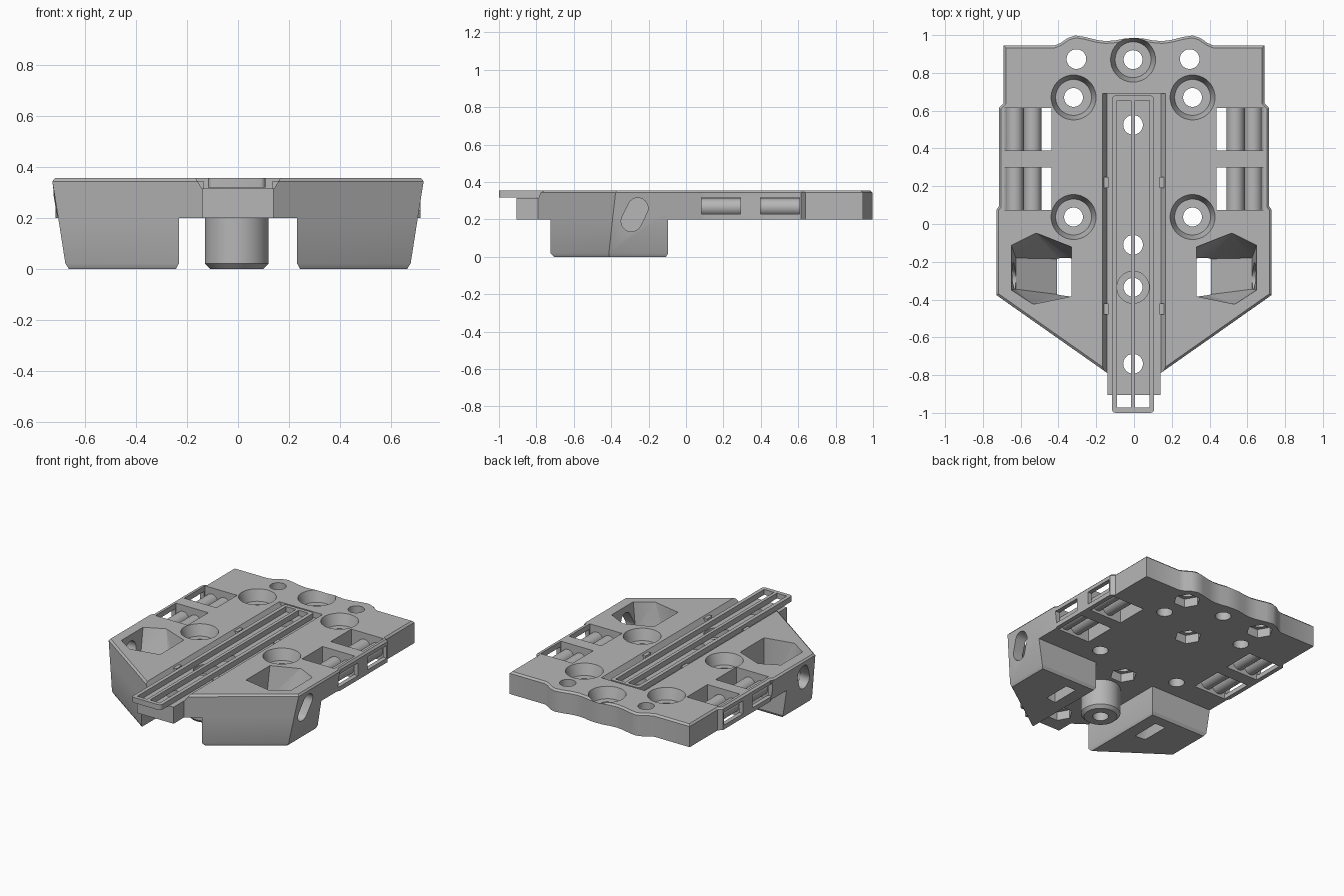
import bpy, bmesh, math
from mathutils import Vector

if "Cube" in bpy.data.objects:
    bpy.data.objects.remove(bpy.data.objects["Cube"], do_unlink=True)

grey = bpy.data.materials.new("plain grey")
grey.use_nodes = True
COLOUR = (0.47, 0.47, 0.47, 1)
grey.diffuse_color = COLOUR
grey.node_tree.nodes["Principled BSDF"].inputs["Base Color"].default_value = COLOUR

CX = -0.005          # centre line of the holes
LOW, TOP = 0.2, 0.355  # underside and top of the plate


def finish(bm, name):
    bmesh.ops.recalc_face_normals(bm, faces=bm.faces[:])
    mesh = bpy.data.meshes.new(name)
    bm.to_mesh(mesh)
    bm.free()
    mesh.materials.append(grey)
    obj = bpy.data.objects.new(name, mesh)
    bpy.context.collection.objects.link(obj)
    return obj


def hull(name, points):
    bm = bmesh.new()
    for p in points:
        bm.verts.new(p)
    res = bmesh.ops.convex_hull(bm, input=bm.verts[:])
    inside = {v for v in res["geom_interior"] if isinstance(v, bmesh.types.BMVert)}
    bmesh.ops.delete(bm, geom=list(inside), context="VERTS")
    bmesh.ops.dissolve_limit(bm, angle_limit=0.002, verts=bm.verts[:], edges=bm.edges[:])
    return finish(bm, name)


def box(name, x, y, z):
    return hull(name, [(a, b, c) for a in x for b in y for c in z])


def turned(name, x, y, sections, n=40):
    """Upright round part from (radius, height) sections."""
    return hull(name, [(x + r * math.cos(math.tau * i / n), y + r * math.sin(math.tau * i / n), z)
                       for r, z in sections for i in range(n)])


def combine(target, other, operation="DIFFERENCE"):
    mod = target.modifiers.new("combine", "BOOLEAN")
    mod.operation, mod.solver, mod.object = operation, "EXACT", other
    bpy.context.view_layer.objects.active = target
    bpy.ops.object.modifier_apply(modifier=mod.name)
    bpy.data.objects.remove(other, do_unlink=True)


# Plate: mirrored outline with a wavy back edge and flared sides
half = [(0.14, -0.905), (0.14, -0.79), (0.73, -0.375), (0.73, 0.075), (0.715, 0.095),
        (0.715, 0.615), (0.69, 0.64), (0.69, 0.945), (0.42, 0.945), (0.39, 0.958),
        (0.35, 0.985), (0.31, 0.998), (0.26, 0.99), (0.2, 0.975), (0.15, 0.968),
        (0.1, 0.972), (0.05, 0.982), (0, 0.985)]
outline = half + [(-x, y) for x, y in reversed(half[:-1])]


def flare(x, y):
    if abs(x) < 0.72:
        return x, y
    return math.copysign(0.705, x), y - 0.018 if y < 0 else y


bm = bmesh.new()
lower = [bm.verts.new((*flare(x, y), LOW)) for x, y in outline]
upper = [bm.verts.new((x, y, TOP)) for x, y in outline]
bm.faces.new(lower)
bm.faces.new(upper)
for i in range(len(outline)):
    j = (i + 1) % len(outline)
    bm.faces.new((lower[i], lower[j], upper[j], upper[i]))
bmesh.ops.recalc_face_normals(bm, faces=bm.faces[:])
rim = [e for e in bm.edges if all(v.co.z > TOP - 0.001 for v in e.verts)]
bmesh.ops.bevel(bm, geom=rim, offset=0.012, segments=1, affect="EDGES", clamp_overlap=True)
body = finish(bm, "body")

# Legs with chamfered feet, flared on the outside
for s in (-1, 1):
    points = []
    for z, outer, shrink in ((0, 0.675, 0.95), (0.02, 0.677, 1), (0.25, 0.713, 1)):
        front = -0.79 + (outer - 0.14) * 0.703
        corners = [(0.232, -0.095), (outer, -0.095), (outer, front), (0.232, -0.724)]
        for x, y in corners:
            points.append((s * (0.45 + (x - 0.45) * shrink), -0.33 + (y + 0.33) * shrink, z))
    combine(body, hull("leg", points), "UNION")

# Central round boss under the plate
combine(body, turned("boss", CX, -0.335, [(0.105, 0), (0.125, 0.02), (0.125, 0.25)]), "UNION")

# Long central channel
combine(body, hull("channel", [(s * w, y, z) for s in (-1, 1) for w, z in ((0.142, 0.315), (0.175, 0.37))
                               for y in (-1.1, 0.69)]))

# Wells through the legs, with a slanted slot in each outer wall
well_top = [(0.33, -0.12), (0.52, -0.045), (0.65, -0.11), (0.65, -0.35), (0.535, -0.425), (0.33, -0.383)]
well_mid = [(0.625, -0.18), (0.625, -0.345), (0.33, -0.16), (0.33, -0.383)]
well_low = [(0.33, -0.185), (0.39, -0.185), (0.39, -0.375), (0.33, -0.383)]
for s in (-1, 1):
    levels = ((well_top, TOP + 0.01), (well_mid, 0.13), (well_low, -0.01))
    combine(body, hull("well", [(s * x, y, z) for level, z in levels for x, y in level]))
    combine(body, hull("slot", [(s * x, y + 0.055 * math.cos(math.tau * i / 24), z + 0.055 * math.sin(math.tau * i / 24))
                                for x in (0.58, 0.85) for y, z in ((-0.258, 0.26), (-0.292, 0.19))
                                for i in range(24)]))

# Screw holes with wide seats above
for x, y in [(-0.315, 0.67), (0.315, 0.67), (-0.315, 0.037), (0.315, 0.037), (0, 0.87)]:
    combine(body, turned("bore", x + CX, y, [(0.05, 0.1), (0.05, 0.4)]))
    combine(body, turned("seat", x + CX, y, [(0.095, 0.28), (0.095, 0.335), (0.121, 0.361)]))
combine(body, turned("boss_bore", CX, -0.335, [(0.05, -0.1), (0.05, 0.4)]))
combine(body, turned("boss_seat", CX, -0.335, [(0.085, 0.25), (0.085, 0.4)]))

# Small holes with hexagonal nut pockets below
for x, y in [(-0.3, 0.873), (0.3, 0.873), (0, 0.525), (0, -0.11), (0, -0.74)]:
    combine(body, turned("hole", x + CX, y, [(0.052, 0.1), (0.052, 0.4)]))
    combine(body, turned("nut_pocket", x + CX, y, [(0.085, 0.15), (0.085, 0.26)], 6))

# Side windows, open above, below and outward
for s in (-1, 1):
    for y0, y1 in ((0.075, 0.3), (0.39, 0.615)):
        combine(body, box("window", (s * 0.438, s * 0.685), (y0, y1), (0.1, 0.4)))
        combine(body, box("side_opening", (s * 0.6, s * 0.8), (y0 + 0.008, y1 - 0.008), (0.23, 0.318)))

# Round rods running through the windows
rods = []
for s in (-1, 1):
    for part, x in (("inner", 0.537), ("outer", 0.632)):
        rods.append(hull(f"{part}_rod_{'left' if s > 0 else 'right'}",
                         [(s * x + 0.047 * math.cos(math.tau * i / 32), y, 0.265 + 0.047 * math.sin(math.tau * i / 32))
                          for y in (0.06, 0.63) for i in range(32)]))

# Sliding rail: rounded frame with two long slots
corner = 0.02
rail = hull("rail", [(CX + s * 0.092 + corner * math.cos(a), y + corner * math.sin(a), z)
                     for s in (-1, 1) for y in (-0.98, 0.66) for z in (0.318, TOP)
                     for a in [math.tau * i / 16 for i in range(16)]])
for s in (-1, 1):
    combine(rail, box("rail_slot", (CX + s * 0.011, CX + s * 0.086), (-0.972, 0.655), (0.3, 0.4)))

# Small stops on the channel walls
for s in (-1, 1):
    for n, y in enumerate((0.22, -0.45)):
        box(f"channel_stop_{'left' if s > 0 else 'right'}_{n + 1}",
            (s * 0.135, s * 0.165), (y - 0.03, y + 0.03), (0.31, 0.345))

# Smooth round walls, keep edges crisp
bpy.ops.object.select_all(action="DESELECT")
for obj in [body, rail] + rods:
    obj.select_set(True)
bpy.context.view_layer.objects.active = body
bpy.ops.object.shade_smooth_by_angle(angle=math.radians(30))
